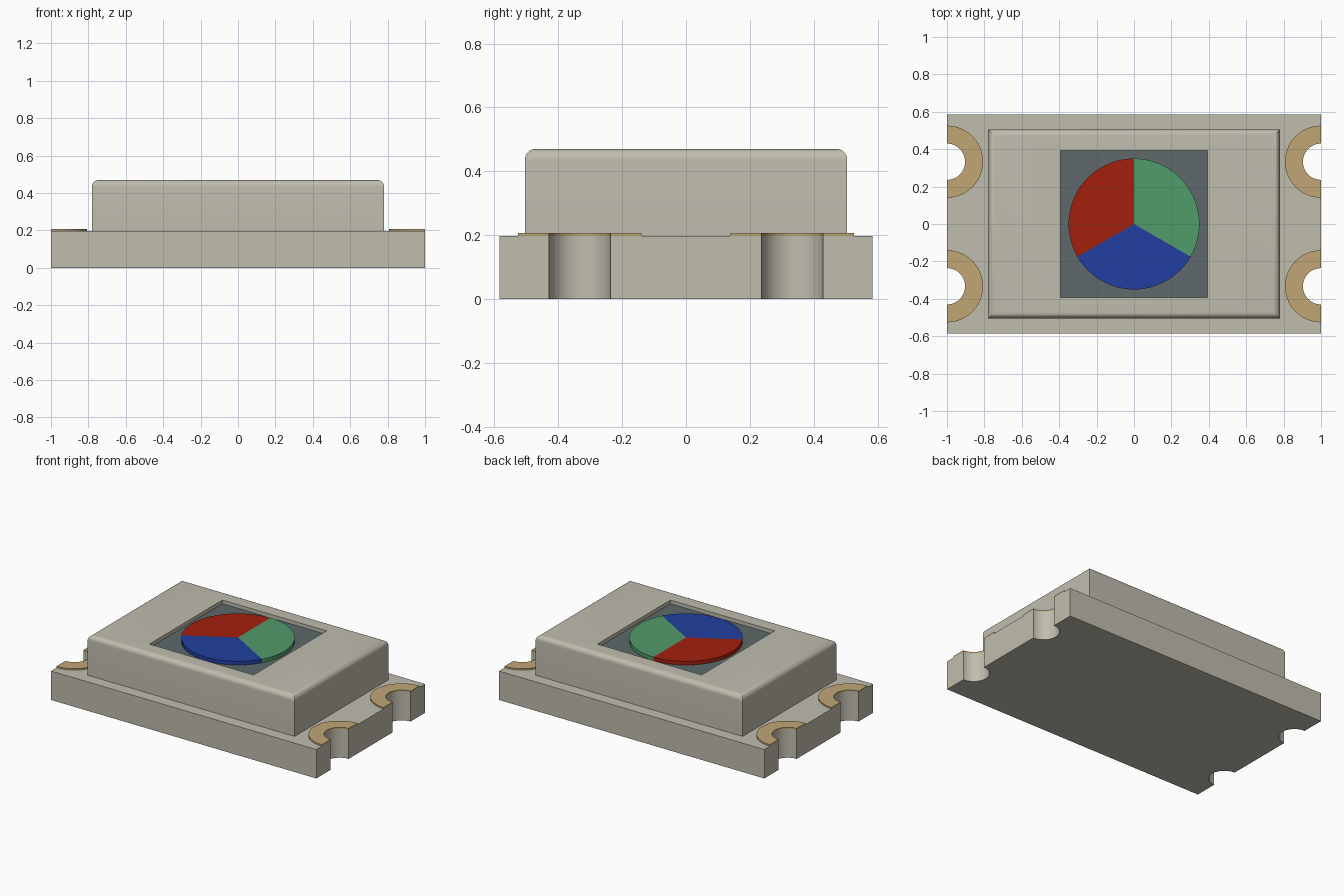
import bpy, bmesh
from math import sin, cos, pi, radians, atan2, degrees

if "Cube" in bpy.data.objects:
    bpy.data.objects.remove(bpy.data.objects["Cube"])


def material(name, r, g, b):
    """Flat material from 8-bit display values, stored linear."""
    lin = [((c / 255 + 0.055) / 1.055) ** 2.4 if c > 10 else c / 255 / 12.92 for c in (r, g, b)]
    m = bpy.data.materials.new(name)
    m.use_nodes = True
    m.diffuse_color = (*lin, 1)
    m.node_tree.nodes["Principled BSDF"].inputs["Base Color"].default_value = (*lin, 1)
    return m


CREAM = material("warm grey plastic", 192, 189, 174)
GOLD = material("gold plating", 192, 166, 117)
SLATE = material("slate grey window", 94, 105, 107)
RED = material("red", 163, 32, 13)
GREEN = material("green", 81, 155, 106)
BLUE = material("blue", 33, 62, 160)


def finish(name, bm, *mats):
    bmesh.ops.recalc_face_normals(bm, faces=bm.faces)
    mesh = bpy.data.meshes.new(name)
    bm.to_mesh(mesh)
    bm.free()
    obj = bpy.data.objects.new(name, mesh)
    bpy.context.collection.objects.link(obj)
    for m in mats:
        mesh.materials.append(m)
    bpy.ops.object.select_all(action='DESELECT')
    obj.select_set(True)
    bpy.context.view_layer.objects.active = obj
    bpy.ops.object.shade_smooth_by_angle(angle=radians(30))
    return obj


def prism(name, outline, z0, z1, mat):
    """Extrude a flat outline from z0 up to z1."""
    bm = bmesh.new()
    face = bm.faces.new([bm.verts.new((x, y, z0)) for x, y in outline])
    ext = bmesh.ops.extrude_face_region(bm, geom=[face], use_keep_orig=True)
    for v in ext["geom"]:
        if isinstance(v, bmesh.types.BMVert):
            v.co.z = z1
    return finish(name, bm, mat)


def arc(cx, cy, r, a0, a1, n=24):
    steps = [radians(a0 + (a1 - a0) * i / n) for i in range(n + 1)]
    return [(cx + r * cos(a), cy + r * sin(a)) for a in steps]


HALF_Y, BASE_TOP, TOP = 0.585, 0.197, 0.47
PAD_Y, HOLE, RIM = 0.333, 0.097, 0.193
FLOOR = TOP - 0.025

# Base board with four half-round notches, walked counter-clockwise
outline = [(-1, -HALF_Y), (1, -HALF_Y)]
outline += arc(1, -PAD_Y, HOLE, 270, 90) + arc(1, PAD_Y, HOLE, 270, 90)
outline += [(1, HALF_Y), (-1, HALF_Y)]
outline += arc(-1, PAD_Y, HOLE, 90, -90) + arc(-1, -PAD_Y, HOLE, 90, -90)
prism("base_board", outline, 0, BASE_TOP, CREAM)

# Half-ring contact pads around the notches
for sx, side in ((1, "left"), (-1, "right")):
    for sy, end in ((-1, "front"), (1, "back")):
        ring = arc(1, PAD_Y * sy, RIM, 90, 270) + arc(1, PAD_Y * sy, HOLE, 270, 90)
        prism(f"contact_pad_{end}_{side}", [(x * sx, y) for x, y in ring],
              BASE_TOP, BASE_TOP + 0.01, GOLD)

# Housing: stacked rectangles with a rounded top rim and a square recess
HX, HY, FILLET, WINDOW, STEPS = 0.78, 0.505, 0.035, 0.393, 8
levels = [(HX, HY, BASE_TOP)]
for i in range(STEPS + 1):
    a = pi / 2 * i / STEPS
    d = FILLET * (1 - cos(a))
    levels.append((HX - d, HY - d, TOP - FILLET + FILLET * sin(a)))
levels += [(WINDOW, WINDOW, TOP), (WINDOW, WINDOW, FLOOR)]

bm = bmesh.new()
rings = [[bm.verts.new((sx * x, sy * y, z)) for sx, sy in ((-1, -1), (1, -1), (1, 1), (-1, 1))]
         for x, y, z in levels]
for lo, hi in zip(rings, rings[1:]):
    for i in range(4):
        j = (i + 1) % 4
        bm.faces.new((lo[i], lo[j], hi[j], hi[i]))
bm.faces.new(rings[0])
bm.faces.new(rings[-1]).material_index = 1
finish("housing", bm, CREAM, SLATE)

# Three-colour disc seated in the recess, coloured by angle
bm = bmesh.new()
bmesh.ops.create_cone(bm, cap_ends=True, cap_tris=True, segments=72,
                      radius1=0.35, radius2=0.35, depth=TOP - FLOOR)
bmesh.ops.translate(bm, verts=bm.verts, vec=(0, 0, (TOP + FLOOR) / 2))
for f in bm.faces:
    c = f.calc_center_median()
    f.material_index = int(((degrees(atan2(c.y, c.x)) + 30) % 360) // 120)
finish("colour_disc", bm, GREEN, RED, BLUE)
